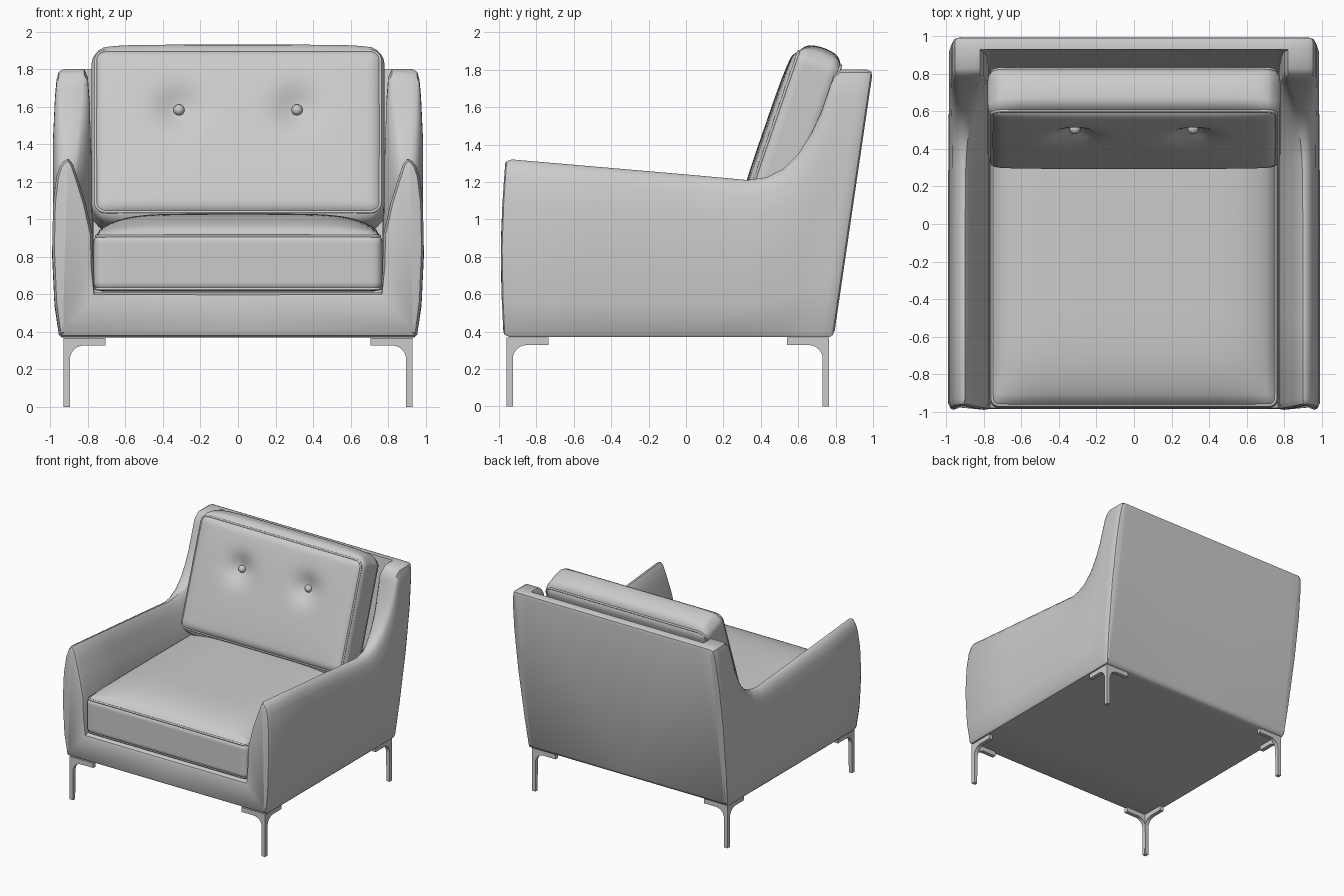
import bpy, bmesh, math
from mathutils import Vector, Matrix

if "Cube" in bpy.data.objects:
    bpy.data.objects.remove(bpy.data.objects["Cube"])

grey = bpy.data.materials.new("soft_grey")
grey.use_nodes = True
grey.diffuse_color = (0.6, 0.6, 0.6, 1)
grey.node_tree.nodes["Principled BSDF"].inputs["Base Color"].default_value = (0.6, 0.6, 0.6, 1)


def finish(name, bm, angle=40, mirror=False):
    bmesh.ops.recalc_face_normals(bm, faces=bm.faces)
    mesh = bpy.data.meshes.new(name)
    bm.to_mesh(mesh)
    bm.free()
    mesh.materials.append(grey)
    obj = bpy.data.objects.new(name, mesh)
    bpy.context.collection.objects.link(obj)
    bpy.ops.object.select_all(action='DESELECT')
    obj.select_set(True)
    bpy.context.view_layer.objects.active = obj
    if mirror:
        obj.modifiers.new("mirror", 'MIRROR')
        bpy.ops.object.modifier_apply(modifier="mirror")
    bpy.ops.object.shade_smooth_by_angle(angle=math.radians(angle))
    return obj


# Shell: half cross-section lofted from front to back, then mirrored
BASE, FLOOR = 0.37, 0.61
# height fraction, x on the arm, x on the tall rear wing
OUTER = [(0, .94, .94), (.02, .955, .955), (.2, .978, .97), (.5, .99, .985), (.75, .985, .985),
         (.9, .968, .975), (.96, .95, .967), (.99, .928, .955), (1, .91, .93)]
INNER = [(1, .90, .82), (.97, .878, .80), (.88, .85, .79), (.75, .812, .785), (.58, .775, .775), (.4, .77, .77)]


def section(yb, yt, top, wing, inset, raised):
    h = top - BASE
    mix = lambda a, b: a + (b - a) * wing
    pts = [(0, BASE)] + [(mix(a, w), BASE + f * h) for f, a, w in OUTER]
    pts += [(mix(a, w), top if raised else BASE + f * h) for f, a, w in INNER]
    floor = top if raised else FLOOR
    pts += [(.765, floor), (0, floor)]
    out = []
    for i, (x, z) in enumerate(pts):
        if inset:
            a, b = pts[max(i - 1, 0)], pts[min(i + 1, len(pts) - 1)]
            t = Vector((b[0] - a[0], b[1] - a[1])).normalized()
            z += t.x * inset
            if x:
                x -= t.y * inset
        f = (z - BASE) / h
        y = yb + (yt - yb) * f
        if yb < -.9:
            y -= .02 * math.sin(math.pi * min(max(f, 0), 1))
        out.append((x, y, z))
    return out


# bottom y, top y, top height, wing blend, inset, back panel
STATIONS = [
    (-.975, -.965, 1.32, 0, .03, 0), (-.968, -.958, 1.32, 0, .012, 0), (-.94, -.93, 1.32, 0, 0, 0),
    (-.5, -.5, 1.283, 0, 0, 0), (0, 0, 1.24, 0, 0, 0), (.2, .33, 1.21, .05, 0, 0),
    (.3, .43, 1.225, .15, 0, 0), (.38, .52, 1.27, .3, 0, 0), (.44, .6, 1.35, .45, 0, 0),
    (.5, .67, 1.46, .6, 0, 0), (.55, .725, 1.58, .75, 0, 0), (.59, .765, 1.70, .88, 0, 0),
    (.62, .79, 1.77, 1, 0, 0), (.66, .83, 1.80, 1, 0, 0), (.72, .925, 1.80, 1, 0, 0),
    (.725, .93, 1.80, 1, 0, 1), (.765, .97, 1.80, 1, 0, 1), (.782, .992, 1.80, 1, .01, 1),
    (.79, 1.0, 1.80, 1, .035, 1)]

bm = bmesh.new()
rings = [[bm.verts.new(p) for p in section(*s)] for s in STATIONS]
for a, b in zip(rings, rings[1:]):
    for i in range(len(a) - 1):
        bm.faces.new((a[i], a[i + 1], b[i + 1], b[i]))
bm.faces.new(rings[0])
bm.faces.new(rings[-1][::-1])
finish("shell", bm, 40, mirror=True)


# Cushions: rounded boxes with a crown, soft dents and piping
def cushion(name, half, r, place, crown, power, ends=0, dents=()):
    bm = bmesh.new()
    bmesh.ops.create_cube(bm, size=2)
    bmesh.ops.subdivide_edges(bm, edges=bm.edges, cuts=47, use_grid_fill=True)
    for v in bm.verts:
        n = v.co.copy()
        p = Vector(c * s for c, s in zip(n, half))
        q = Vector(max(r - s, min(s - r, c)) for c, s in zip(p, half))
        d = p - q
        if d.length > 1e-6:
            p = q + d * (max(abs(c) for c in d) / d.length)
        bulge = (1 - abs(n.x) ** power) * (1 - abs(n.y) ** power)
        p.z += crown * bulge * max(n.z, 0)
        p.y += ends * n.y * (1 - n.x ** 8) * (1 - n.z ** 2)
        for dx, dy, depth, width in dents:
            p.z -= depth * max(n.z, 0) * math.exp(-((p.x - dx) ** 2 + (p.y - dy) ** 2) / width ** 2)
        v.co = place @ p
    finish(name, bm, 60)

    k = r * .29
    for side, label in ((1, "front"), (-1, "rear")):
        curve = bpy.data.curves.new(name + "_piping_" + label, 'CURVE')
        curve.dimensions = '3D'
        curve.bevel_depth = .008
        curve.bevel_resolution = 2
        spline = curve.splines.new('POLY')
        spline.use_cyclic_u = True
        path = []
        for i in range(24):
            t = (i // 6 * 90 + i % 6 * 18) * math.pi / 180
            sx, sy = ((1, 1), (-1, 1), (-1, -1), (1, -1))[i // 6]
            path.append((sx * (half[0] - r) + (r - k) * math.cos(t),
                         sy * (half[1] - r) + (r - k) * math.sin(t), side * (half[2] - k)))
        spline.points.add(len(path) - 1)
        for pt, p in zip(spline.points, path):
            pt.co = (*(place @ Vector(p)), 1)
        curve.materials.append(grey)
        bpy.context.collection.objects.link(bpy.data.objects.new(curve.name, curve))


cushion("seat_cushion", (.77, .87, .155), .05, Matrix.Translation((0, -.11, .77)), .105, 6)

# Back cushion leans back; its local z faces forward
lean = math.radians(19)
back = Matrix.Translation((0, .567, 1.43)) @ Matrix.Rotation(math.pi / 2 - lean, 4, 'X')
tufts = [(s * .315, .125, .06, .11) for s in (1, -1)]
cushion("back_cushion", (.78, .475, .14), .075, back, .02, 4, .04, tufts)

# Buttons
for s, label in ((1, "left"), (-1, "right")):
    bm = bmesh.new()
    bmesh.ops.create_uvsphere(bm, u_segments=20, v_segments=12, radius=.03,
                              matrix=back @ Matrix.Translation((s * .315, .125, .105)))
    finish("button_" + label, bm, 60)


# Legs: two filleted brackets at right angles sharing one post
def bracket(bm, corner, along, across):
    t, reach, under, top, rad = .034, .225, .328, .368, .075
    prof = [(0, 0), (t - .006, 0)]
    for i in range(7):
        a = math.pi - i * math.pi / 12
        prof.append((t + rad + rad * math.cos(a), under - rad + rad * math.sin(a)))
    prof += [(reach, under), (reach, top), (0, top)]
    lo = [bm.verts.new(corner + along * s + Vector((0, 0, z))) for s, z in prof]
    face = bm.faces.new(lo)
    moved = bmesh.ops.extrude_face_region(bm, geom=[face])["geom"]
    bmesh.ops.translate(bm, vec=across * t, verts=[g for g in moved if isinstance(g, bmesh.types.BMVert)])


for sx, side in ((1, "left"), (-1, "right")):
    for y, sy, end in ((-.96, 1, "front"), (.765, -1, "back")):
        bm = bmesh.new()
        corner, dx, dy = Vector((sx * .93, y, 0)), Vector((-sx, 0, 0)), Vector((0, sy, 0))
        bracket(bm, corner, dx, dy)
        bracket(bm, corner, dy, dx)
        finish("leg_" + end + "_" + side, bm, 30)
